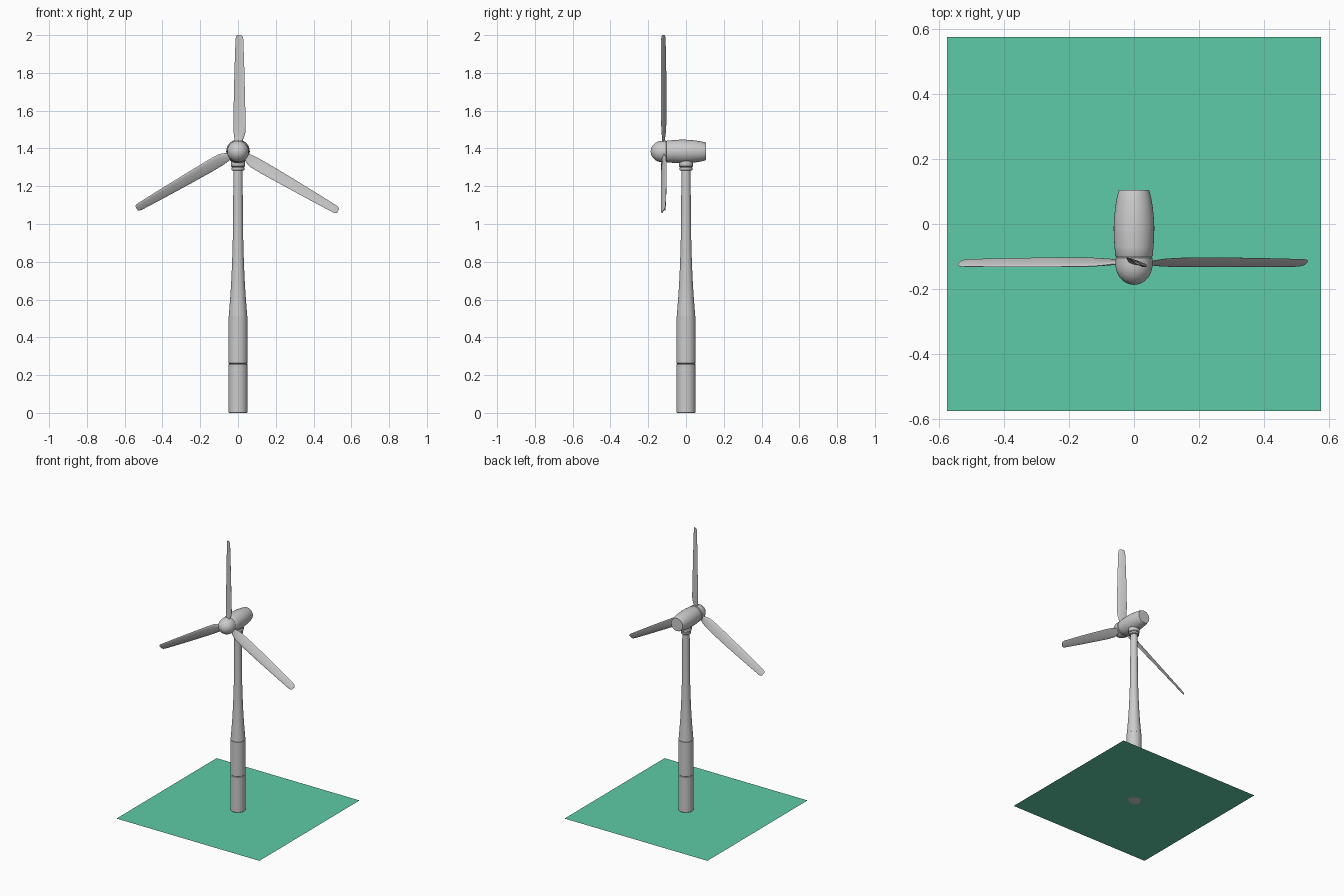
import bpy, bmesh
from math import cos, sin, pi, radians
from mathutils import Matrix

if "Cube" in bpy.data.objects:
    bpy.data.objects.remove(bpy.data.objects["Cube"])

HUB_Z, ROTOR_Y = 1.384, -0.118


def loft(name, rings, angle=35):
    """Skin a list of equal-length point rings, cap both ends, shade smooth."""
    bm = bmesh.new()
    loops = [[bm.verts.new(p) for p in ring] for ring in rings]
    n = len(loops[0])
    for a, b in zip(loops, loops[1:]):
        for i in range(n):
            j = (i + 1) % n
            bm.faces.new((a[i], a[j], b[j], b[i]))
    bm.faces.new(loops[0])
    bm.faces.new(loops[-1])
    bmesh.ops.recalc_face_normals(bm, faces=bm.faces[:])
    mesh = bpy.data.meshes.new(name)
    bm.to_mesh(mesh)
    bm.free()
    ob = bpy.data.objects.new(name, mesh)
    bpy.context.collection.objects.link(ob)
    bpy.ops.object.select_all(action='DESELECT')
    ob.select_set(True)
    bpy.context.view_layer.objects.active = ob
    bpy.ops.object.shade_smooth_by_angle(angle=radians(angle))
    return ob


def lathe(name, profile, along_y=False, n=40):
    """Turn (radius, position) pairs around z, or around the rotor axis."""
    rings = []
    for r, h in profile:
        circle = [(r * cos(2 * pi * i / n), r * sin(2 * pi * i / n)) for i in range(n)]
        rings.append([(a, h, HUB_Z + b) if along_y else (a, b, h) for a, b in circle])
    return loft(name, rings)


# Green ground square
bpy.ops.mesh.primitive_plane_add(size=1.15)
ground = bpy.context.object
ground.name = "ground"
green = bpy.data.materials.new("green")
green.diffuse_color = (0.11, 0.6, 0.39, 1)
green.use_nodes = True
green.node_tree.nodes["Principled BSDF"].inputs["Base Color"].default_value = green.diffuse_color
ground.data.materials.append(green)

# Tower: two straight segments with bevelled joints, then a flared shaft
def segment(z0, z1, r=0.051, b=0.003):
    return [(r - b, z0), (r, z0 + b), (r, z1 - b), (r - b, z1)]

lathe("tower_base", segment(0.0, 0.26))
lathe("tower_middle", segment(0.26, 0.515))
lathe("tower_shaft", [(0.049, 0.513), (0.046, 0.55), (0.042, 0.6), (0.0385, 0.65),
                      (0.035, 0.71), (0.032, 0.78), (0.029, 0.86), (0.027, 0.95),
                      (0.0255, 1.08), (0.0245, 1.29)])

# Yaw bearing under the nacelle
lathe("yaw_ring", [(0.031, 1.284), (0.034, 1.287), (0.034, 1.299), (0.031, 1.302)])
lathe("yaw_collar", [(0.033, 1.302), (0.037, 1.306), (0.038, 1.315), (0.038, 1.326),
                     (0.036, 1.345)])

# Nacelle body with a flat tail
lathe("nacelle", [(0.055, -0.102), (0.0575, -0.099), (0.060, -0.07), (0.062, -0.04),
                  (0.0625, -0.01), (0.061, 0.02), (0.058, 0.05), (0.053, 0.08),
                  (0.048, 0.1), (0.046, 0.105)], along_y=True)

# Spinner: short cylinder band and rounded nose
nose = [(0.053, -0.102), (0.057, -0.105), (0.057, -0.124)]
nose += [(0.057 * cos(t * pi / 20), -0.124 - 0.063 * sin(t * pi / 20)) for t in range(1, 10)]
nose += [(0.001, -0.187)]
lathe("spinner", nose, along_y=True)

# Blade sections: distance from hub, rear edge x/y, front edge x/y, thickness
sections = [
    (0.030, -0.016, 0.000, 0.016, -0.002, 0.014),
    (0.055, -0.017, 0.002, 0.022, -0.004, 0.013),
    (0.075, -0.020, 0.007, 0.032, -0.007, 0.012),
    (0.100, -0.023, 0.011, 0.039, -0.010, 0.012),
    (0.160, -0.024, 0.014, 0.040, -0.013, 0.012),
    (0.300, -0.022, 0.015, 0.037, -0.014, 0.011),
    (0.450, -0.018, 0.013, 0.033, -0.014, 0.009),
    (0.595, -0.013, 0.010, 0.028, -0.013, 0.007),
    (0.609, -0.010, 0.008, 0.025, -0.011, 0.006),
    (0.616, -0.005, 0.005, 0.019, -0.008, 0.004),
]
rings = []
for r, x0, y0, x1, y1, t in sections:
    dx, dy = x1 - x0, y1 - y0
    length = (dx * dx + dy * dy) ** 0.5
    ring = []
    for i in range(18):
        a = 2 * pi * i / 18
        u = (1 - cos(a)) / 2
        h = t / 2 * sin(a) * (0.65 + 0.5 * u)
        ring.append((x0 + dx * u - dy / length * h, y0 + dy * u + dx / length * h, r))
    rings.append(ring)

# Three blades around the rotor axis
blade = loft("blade_1", rings, 50)
for k in range(3):
    ob = blade
    if k:
        ob = blade.copy()
        ob.name = f"blade_{k + 1}"
        bpy.context.collection.objects.link(ob)
    ob.matrix_world = Matrix.Translation((0, ROTOR_Y, HUB_Z)) @ Matrix.Rotation(k * 2 * pi / 3, 4, 'Y')
